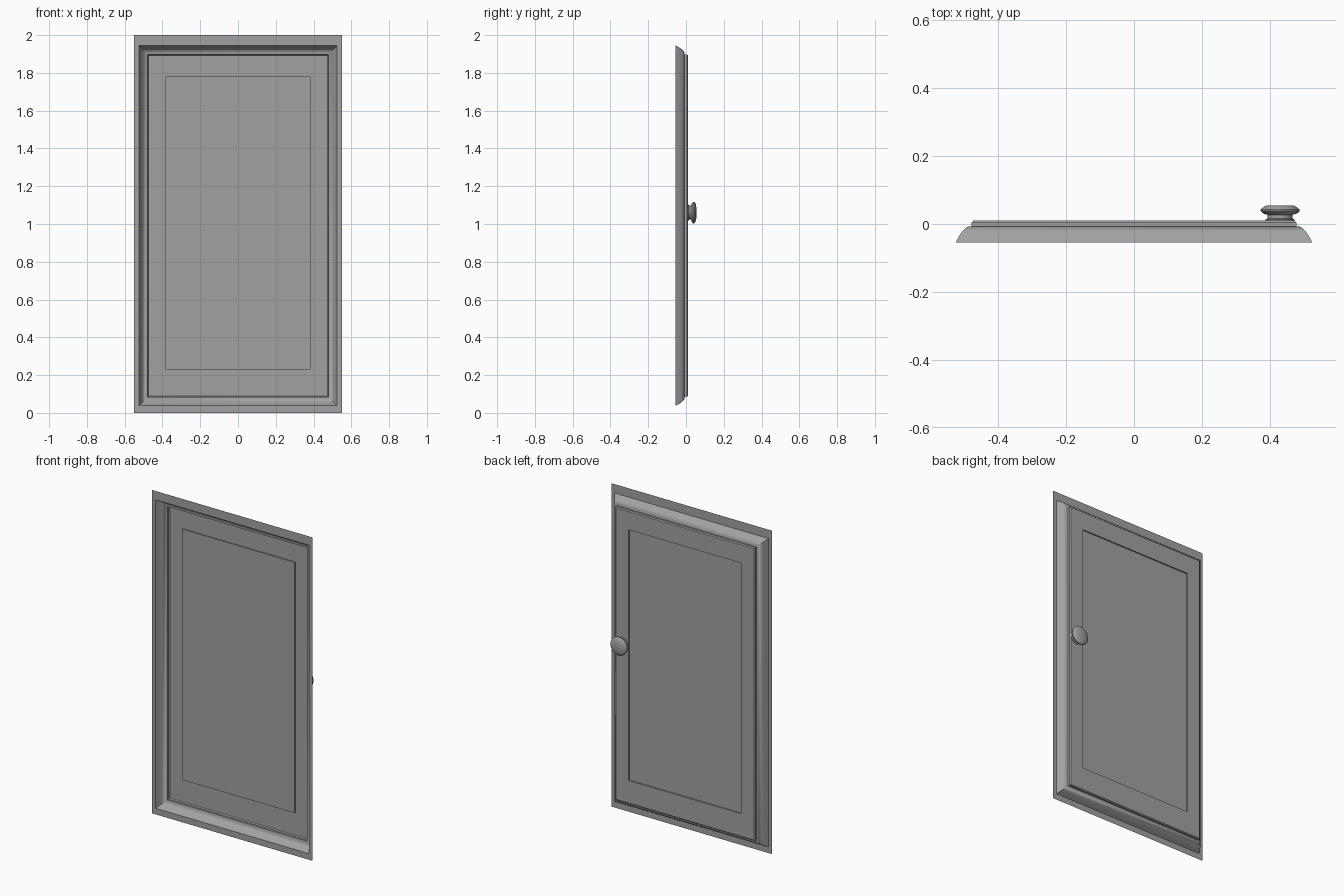
import bpy, bmesh, math

old = bpy.data.objects.get("Cube")
if old:
    bpy.data.objects.remove(old, do_unlink=True)

grey = bpy.data.materials.new("plain grey")
grey.use_nodes = True
colour = (0.36, 0.36, 0.36, 1)
grey.diffuse_color = colour
grey.node_tree.nodes["Principled BSDF"].inputs["Base Color"].default_value = colour


def finish(name, bm, smooth=None):
    mesh = bpy.data.meshes.new(name)
    bm.to_mesh(mesh)
    bm.free()
    mesh.materials.append(grey)
    obj = bpy.data.objects.new(name, mesh)
    bpy.context.collection.objects.link(obj)
    if smooth:
        bpy.ops.object.select_all(action='DESELECT')
        obj.select_set(True)
        bpy.context.view_layer.objects.active = obj
        bpy.ops.object.shade_smooth_by_angle(angle=math.radians(smooth))
    return obj


def nested_sheet(name, rings, fill=False, smooth=None):
    """Joins rectangles (half width, bottom, top, y) from outside in, facing the back."""
    bm = bmesh.new()
    loops = [[bm.verts.new(p) for p in ((-w, y, lo), (w, y, lo), (w, y, hi), (-w, y, hi))]
             for w, lo, hi, y in rings]
    for a, b in zip(loops, loops[1:]):
        for i in range(4):
            j = (i + 1) % 4
            bm.faces.new((a[j], a[i], b[i], b[j]))
    if fill:
        bm.faces.new(loops[-1][::-1])
    return finish(name, bm, smooth)


def inset(d, y):
    return (0.525 - d, 0.038 + d, 1.945 - d, y)


# Flat flange around the door
nested_sheet("flange", [(0.55, 0, 2, -0.055), inset(0, -0.055)])

# Rounded moulding rising to the door
nested_sheet("moulding", [inset(d, y) for d, y in (
    (0, -0.055), (0.01, -0.036), (0.02, -0.021), (0.03, -0.011), (0.039, -0.007), (0.047, -0.007))],
    smooth=35)

# Door leaf with a bevelled rim and a sunken centre panel
panel = (0.385, 0.23, 1.78)
nested_sheet("door_leaf", [
    inset(0.047, -0.007), inset(0.047, 0.004), inset(0.052, 0.01),
    (*panel, 0.01), (*panel, 0.002)], fill=True)

# Round knob, turned around the y axis
profile = [(0, 0.01), (0.043, 0.01), (0.043, 0.013), (0.037, 0.016), (0.037, 0.027), (0.05, 0.031),
           (0.057, 0.038), (0.057, 0.043), (0.05, 0.049), (0.041, 0.054), (0, 0.055)]
bm = bmesh.new()
verts = [bm.verts.new((0.43 + r, y, 1.06)) for r, y in profile]
edges = [bm.edges.new(pair) for pair in zip(verts, verts[1:])]
bmesh.ops.spin(bm, geom=verts + edges, cent=(0.43, 0, 1.06), axis=(0, 1, 0),
               angle=math.tau, steps=32)
bmesh.ops.remove_doubles(bm, verts=bm.verts, dist=0.0001)
bmesh.ops.recalc_face_normals(bm, faces=bm.faces)
finish("knob", bm, smooth=35)
